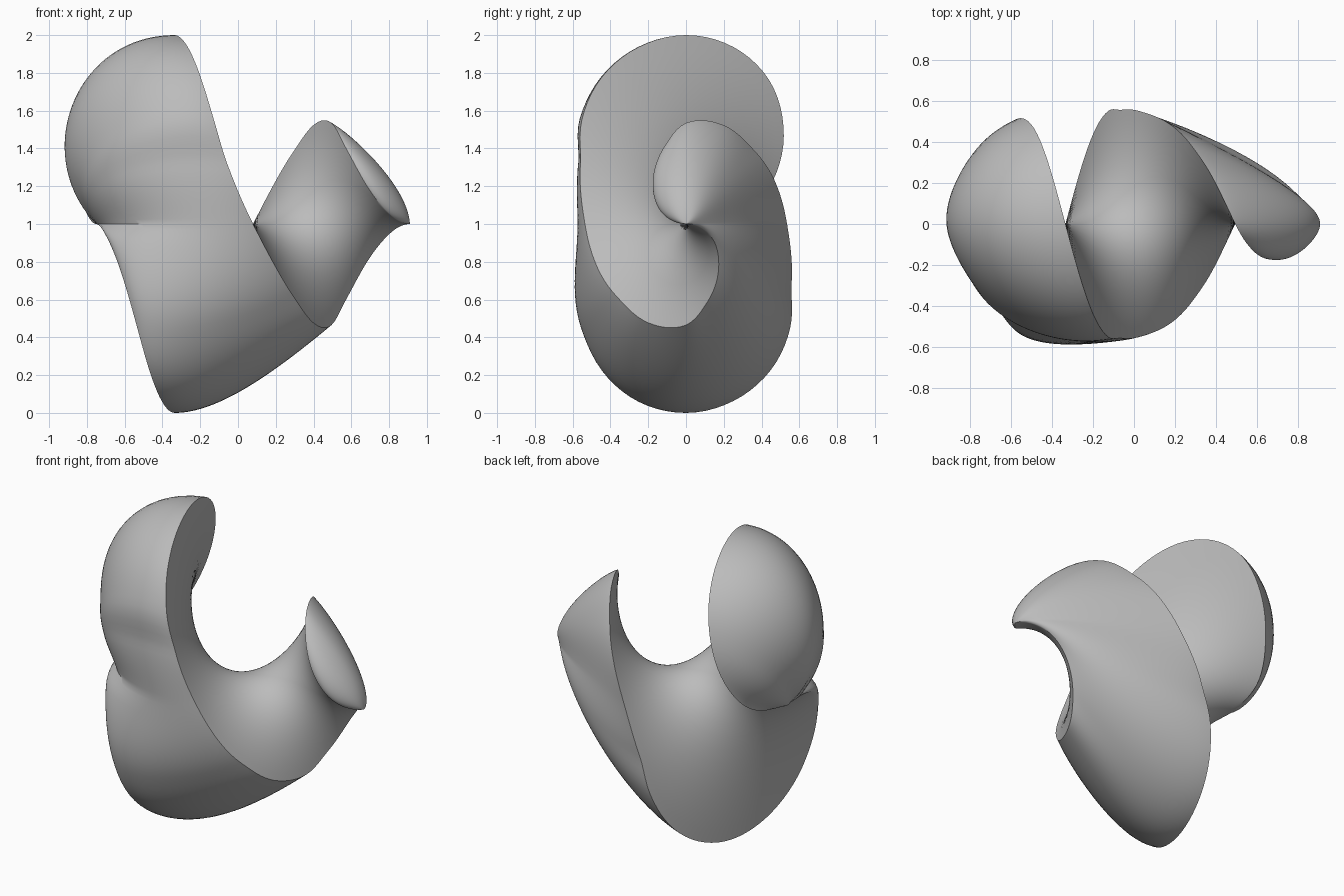
import bpy
import bmesh
import math

cube = bpy.data.objects.get("Cube")
if cube:
    bpy.data.objects.remove(cube, do_unlink=True)

AXIS_START, AXIS_END, AXIS_HEIGHT = -0.75, 0.91, 1.0
STEP = 3          # degrees per ring
ARC_STEPS = 40
RULING_STEPS = 12

# Half width of the twisted face against turn in degrees
RIM = [(0, 0), (5, .18), (11, .32), (27, .52), (45, .73), (60, .88), (75, .97),
       (90, 1), (105, .97), (120, .895), (135, .78), (150, .645), (180, .535),
       (225, .53), (250, .56), (270, .535), (285, .43), (310, .27),
       (335, .14), (360, 0)]

# Handles (x, radius, x, radius) of the rounded back against direction
HANDLES = [(0, -.75, 0, -.75, 0), (45, -.93, .24, -.82, .6),
           (90, -1.1, .36, -.87, 1), (135, -1, .45, -.5, .88),
           (150, -.92, .47, -.45, .72), (180, -.75, .48, -.25, .66),
           (225, -.42, .86, 0, .74), (270, -.1, 1, .2, .78),
           (360, .3, .44, .85, .19), (450, .6, .48, .9, .2),
           (540, .91, 0, .91, 0)]


def smooth_lookup(table, angle):
    """Smooth interpolation of all columns of a table."""
    last = len(table) - 1
    i = max(k for k in range(last) if table[k][0] <= angle)

    def slope(k, c):
        a, b = table[max(k - 1, 0)], table[min(k + 1, last)]
        return (b[c] - a[c]) / (b[0] - a[0])

    p, q = table[i], table[i + 1]
    span = q[0] - p[0]
    t = (angle - p[0]) / span
    h = t * t * (3 - 2 * t)
    return [p[c] + (q[c] - p[c]) * h
            + span * t * (1 - t) * ((1 - t) * slope(i, c) - t * slope(i + 1, c))
            for c in range(1, len(p))]


def rim(turn):
    """Axis position and half width of the twisted face at a turn."""
    turn = min(max(turn, 0), 360)
    x = AXIS_START + (AXIS_END - AXIS_START) * turn / 360
    return x, max(smooth_lookup(RIM, turn)[0], 0)


def place(x, radius, angle):
    a = math.radians(angle)
    return x, radius * math.cos(a), AXIS_HEIGHT + radius * math.sin(a)


def back_row(angle):
    """Arc of the rounded back between the two rims."""
    start, end = rim(angle - 180), rim(angle)
    x1, r1, x2, r2 = smooth_lookup(HANDLES, angle)
    row = []
    for k in range(ARC_STEPS + 1):
        t = k / ARC_STEPS
        s = 1 - t
        weights = (s ** 3, 3 * s * s * t, 3 * s * t * t, t ** 3)
        x = sum(w * v for w, v in zip(weights, (start[0], x1, x2, end[0])))
        r = sum(w * v for w, v in zip(weights, (start[1], r1, r2, end[1])))
        row.append(place(x, r, angle))
    return row


def face_row(turn):
    """Straight ruling of the twisted face through the axis."""
    x, half = rim(turn)
    return [place(x, half * k / RULING_STEPS, turn)
            for k in range(-RULING_STEPS, RULING_STEPS + 1)]


def add_grid(bm, rows):
    grid = [[bm.verts.new(p) for p in row] for row in rows]
    for a, b in zip(grid, grid[1:]):
        for i in range(len(a) - 1):
            bm.faces.new((a[i], a[i + 1], b[i + 1], b[i]))


# Rounded back and twisted face, welded into one solid
bm = bmesh.new()
add_grid(bm, [back_row(a) for a in range(0, 541, STEP)])
add_grid(bm, [face_row(a) for a in range(0, 361, STEP)])
bmesh.ops.remove_doubles(bm, verts=bm.verts, dist=0.0005)
bmesh.ops.dissolve_degenerate(bm, edges=bm.edges, dist=0.0001)
bmesh.ops.recalc_face_normals(bm, faces=bm.faces)
mesh = bpy.data.meshes.new("twisted_shell")
bm.to_mesh(mesh)
bm.free()
shell = bpy.data.objects.new("twisted_shell", mesh)
bpy.context.collection.objects.link(shell)

# Plain grey
grey = bpy.data.materials.new("plain_grey")
grey.use_nodes = True
grey.diffuse_color = (0.5, 0.5, 0.5, 1)
for node in grey.node_tree.nodes:
    if node.type == 'BSDF_PRINCIPLED':
        node.inputs["Base Color"].default_value = (0.5, 0.5, 0.5, 1)
mesh.materials.append(grey)

# Smooth surfaces with crisp rims
bpy.ops.object.select_all(action='DESELECT')
shell.select_set(True)
bpy.context.view_layer.objects.active = shell
bpy.ops.object.shade_smooth_by_angle(angle=math.radians(35))
